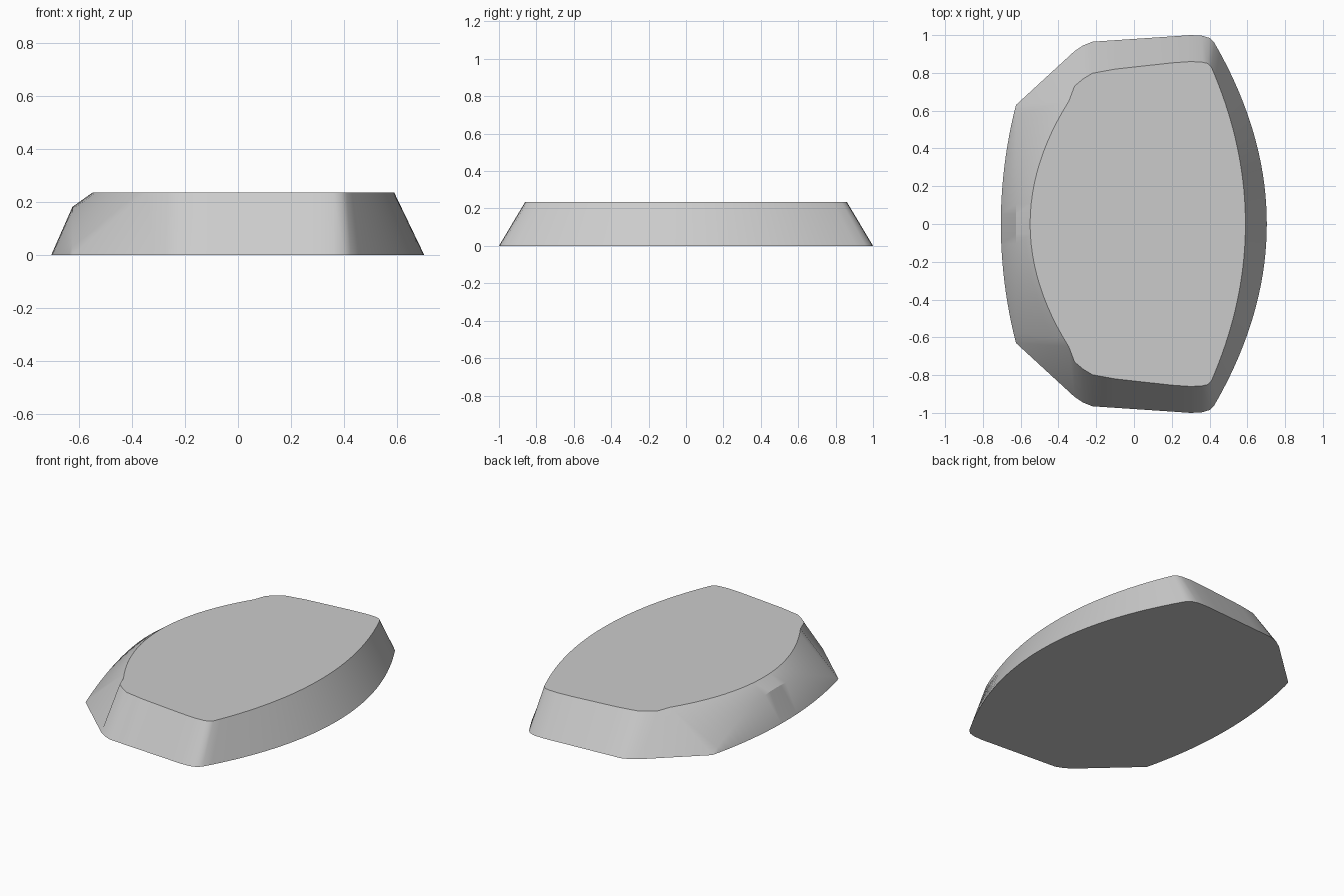
import bpy, bmesh, math

cube = bpy.data.objects.get("Cube")
if cube:
    bpy.data.objects.remove(cube, do_unlink=True)

HEIGHT = 0.235
RIDGE_X = -0.625   # line where the left side breaks into the upper slope
SLOPE = 0.44       # run over rise of the lower left side


def bow(start, end, y_end, steps):
    """Parabolic arc from y = 0 out to y_end."""
    return [(start + (end - start) * (i / steps) ** 2, y_end * i / steps)
            for i in range(steps + 1)]


# Half outlines, from the left middle round to the right middle
lower = bow(-0.705, RIDGE_X, 0.63, 12)
lower += [(-0.315, 0.915), (-0.27, 0.945), (-0.22, 0.965), (-0.1, 0.973), (0.2, 0.993),
          (0.3, 1.0), (0.36, 0.997), (0.4, 0.985)]
lower += bow(0.703, 0.425, 0.96, 18)[::-1]

upper = bow(-0.55, -0.345, 0.65, 12)
upper += [(-0.315, 0.73), (-0.27, 0.768), (-0.22, 0.798), (-0.1, 0.82), (0.2, 0.853),
          (0.3, 0.86), (0.36, 0.857), (0.39, 0.85)]
upper += bow(0.59, 0.41, 0.83, 18)[::-1]


def full(half):
    """Mirror a half outline across y = 0 into a closed loop."""
    return half + [(x, -y) for x, y in half[-2:0:-1]]


# Loft: base, left ridge, top
bm = bmesh.new()
base = [bm.verts.new((x, y, 0)) for x, y in full(lower)]
top = [bm.verts.new((x, y, HEIGHT)) for x, y in full(upper)]
ridge = [bm.verts.new((RIDGE_X, v.co.y, (RIDGE_X - v.co.x) / SLOPE))
         if v.co.x < RIDGE_X - 0.001 else v for v in base]

count = len(base)
for i in range(count):
    j = (i + 1) % count
    for a, b in ((base, ridge), (ridge, top)):
        loop = list(dict.fromkeys((a[i], a[j], b[j], b[i])))
        if len(loop) > 2:
            bm.faces.new(loop)
bm.faces.new(base)
bm.faces.new(top)
bmesh.ops.recalc_face_normals(bm, faces=bm.faces)

mesh = bpy.data.meshes.new("tapered_block")
bm.to_mesh(mesh)
bm.free()
block = bpy.data.objects.new("tapered_block", mesh)
bpy.context.collection.objects.link(block)

# Plain grey
grey = bpy.data.materials.new("plain_grey")
grey.use_nodes = True
colour = (0.6, 0.6, 0.6, 1)
grey.diffuse_color = colour
grey.node_tree.nodes["Principled BSDF"].inputs["Base Color"].default_value = colour
mesh.materials.append(grey)

# Smooth sides with a sharp rim
bpy.context.view_layer.objects.active = block
block.select_set(True)
bpy.ops.object.shade_smooth_by_angle(angle=math.radians(30))
